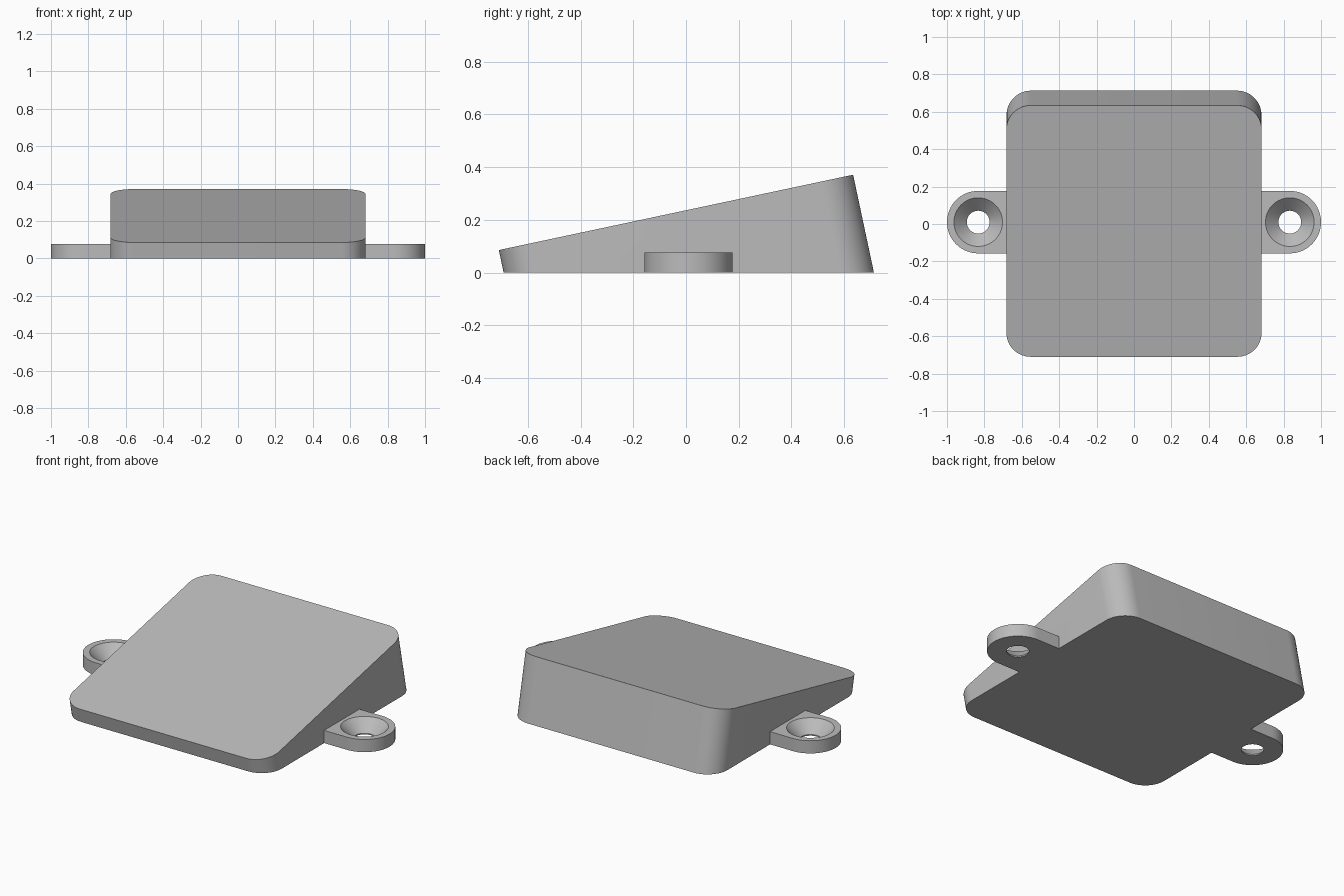
import bpy
import bmesh
from math import cos, sin, tan, pi, radians

cube = bpy.data.objects.get("Cube")
if cube:
    bpy.data.objects.remove(cube, do_unlink=True)

grey = bpy.data.materials.new("plain grey")
grey.use_nodes = True
colour = (0.5, 0.5, 0.5, 1)
grey.diffuse_color = colour
grey.node_tree.nodes["Principled BSDF"].inputs["Base Color"].default_value = colour

TILT = radians(12)
HALF_W, HALF_L, CORNER = 0.682, 0.687, 0.13
EAR_X, EAR_Y, EAR_R, EAR_H = 0.833, 0.01, 0.167, 0.076
SINK_R, HOLE_R, HOLE_H = 0.13, 0.061, 0.007


def make_object(name, bm):
    bmesh.ops.recalc_face_normals(bm, faces=bm.faces)
    mesh = bpy.data.meshes.new(name)
    bm.to_mesh(mesh)
    bm.free()
    mesh.materials.append(grey)
    obj = bpy.data.objects.new(name, mesh)
    bpy.context.collection.objects.link(obj)
    return obj


def bridge(bm, a, b):
    for i in range(len(a)):
        j = (i + 1) % len(a)
        bm.faces.new((a[i], a[j], b[j], b[i]))


def rounded_rectangle(w, l, r, steps=14):
    points = []
    for k, (sx, sy) in enumerate(((1, 1), (-1, 1), (-1, -1), (1, -1))):
        for i in range(steps + 1):
            a = (k + i / steps) * pi / 2
            points.append((sx * (w - r) + r * cos(a), sy * (l - r) + r * sin(a)))
    return points


# Wedge body: a tilted rounded plate whose sides run square to it down to the floor
def wedge_body():
    bm = bmesh.new()
    top, base = [], []
    for x, u in rounded_rectangle(HALF_W, HALF_L, CORNER):
        y, z = -0.038 + u * cos(TILT), 0.228 + u * sin(TILT)
        top.append(bm.verts.new((x, y, z)))
        base.append(bm.verts.new((x, y + z * tan(TILT), 0)))
    bridge(bm, base, top)
    bm.faces.new(top)
    bm.faces.new(base)
    return make_object("wedge_body", bm)


# Mounting ear: round outside, square towards the body, with a countersunk hole
def mounting_ear(name, side, n=64):
    angles = [2 * pi * i / n for i in range(n)]
    bm = bmesh.new()

    def ring(radius, z, square=False):
        verts = []
        for a in angles:
            r = radius
            if square and cos(a) < 0:
                r = radius / max(abs(cos(a)), abs(sin(a)))
            verts.append(bm.verts.new((side * (EAR_X + r * cos(a)), EAR_Y + r * sin(a), z)))
        return verts

    rings = [ring(EAR_R, 0, True), ring(EAR_R, EAR_H, True), ring(SINK_R, EAR_H),
             ring(HOLE_R, HOLE_H), ring(HOLE_R, 0)]
    for k, loop in enumerate(rings):
        bridge(bm, loop, rings[(k + 1) % len(rings)])
    return make_object(name, bm)


body = wedge_body()
bpy.ops.object.select_all(action='DESELECT')
body.select_set(True)
bpy.context.view_layer.objects.active = body

# Fuse both ears into the body
for name, side in (("left_ear", 1), ("right_ear", -1)):
    ear = mounting_ear(name, side)
    fuse = body.modifiers.new("fuse_" + name, 'BOOLEAN')
    fuse.operation = 'UNION'
    fuse.solver = 'EXACT'
    fuse.object = ear
    bpy.ops.object.modifier_apply(modifier=fuse.name)
    bpy.data.objects.remove(ear, do_unlink=True)

bpy.ops.object.shade_smooth_by_angle(angle=radians(30))
